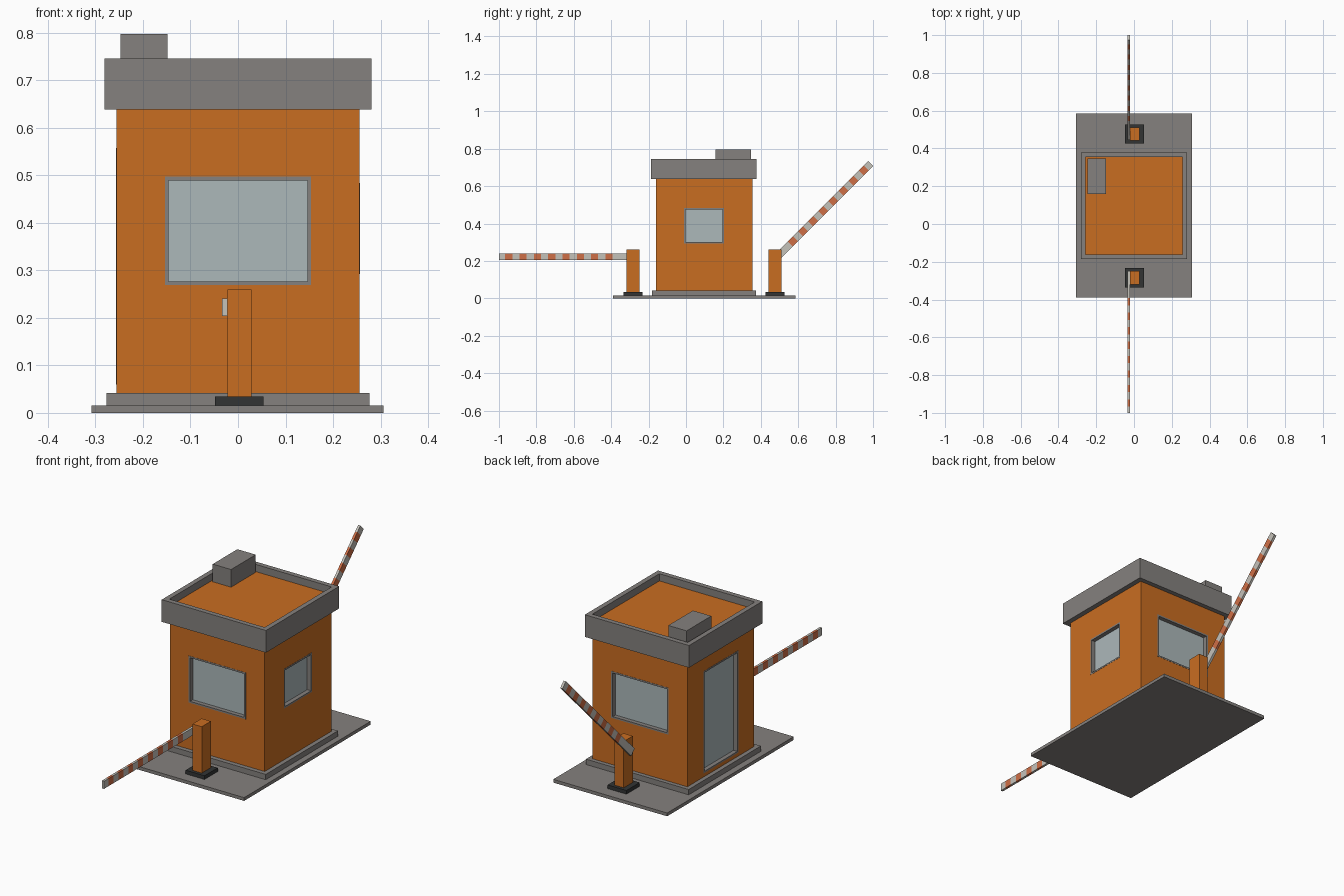
import bpy, bmesh, math
from mathutils import Vector, Matrix

if "Cube" in bpy.data.objects:
    bpy.data.objects.remove(bpy.data.objects["Cube"])


def material(name, rgb):
    lin = [((c / 255 + 0.055) / 1.055) ** 2.4 for c in rgb]
    m = bpy.data.materials.new(name)
    m.diffuse_color = (*lin, 1)
    m.use_nodes = True
    m.node_tree.nodes["Principled BSDF"].inputs["Base Color"].default_value = m.diffuse_color
    return m


ORANGE = material("orange_paint", (201, 109, 33))
GREY = material("grey_concrete", (133, 129, 126))
GLASS = material("pale_glass", (172, 184, 186))
DARK = material("dark_metal", (50, 52, 52))
WHITE = material("barrier_white", (197, 194, 186))
STRIPE = material("barrier_red_orange", (207, 110, 70))


def cube_bm(lo, hi):
    lo, hi = Vector(lo), Vector(hi)
    bm = bmesh.new()
    bmesh.ops.create_cube(bm, size=1)
    bmesh.ops.scale(bm, vec=hi - lo, verts=bm.verts)
    bmesh.ops.translate(bm, vec=(lo + hi) / 2, verts=bm.verts)
    return bm


def finish(bm, name, *mats):
    bm.normal_update()
    me = bpy.data.meshes.new(name)
    bm.to_mesh(me)
    bm.free()
    for m in mats:
        me.materials.append(m)
    ob = bpy.data.objects.new(name, me)
    bpy.context.collection.objects.link(ob)
    return ob


def box(name, lo, hi, mat):
    return finish(cube_bm(lo, hi), name, mat)


def tray(name, lo, hi, direction, rim, depth, rim_mat, floor_mat):
    """Box whose face towards direction is inset and sunk, with a coloured floor."""
    d = Vector(direction)
    bm = cube_bm(lo, hi)
    bm.normal_update()
    face = max(bm.faces, key=lambda f: f.normal.dot(d))
    bmesh.ops.inset_individual(bm, faces=[face], thickness=rim, use_even_offset=True)
    # straight-walled recess
    res = bmesh.ops.extrude_face_region(bm, geom=[face])
    verts = [g for g in res["geom"] if isinstance(g, bmesh.types.BMVert)]
    floor = [g for g in res["geom"] if isinstance(g, bmesh.types.BMFace)]
    bmesh.ops.translate(bm, vec=-d * depth, verts=verts)
    if face.is_valid:
        bmesh.ops.delete(bm, geom=[face], context='FACES_ONLY')
    for f in floor:
        f.material_index = 1
    return finish(bm, name, rim_mat, floor_mat)


# Ground slab, plinth and walls
CY = 0.097
box("ground_slab", (-0.308, -0.39, 0), (0.306, 0.585, 0.016), GREY)
box("plinth", (-0.277, -0.182, 0.016), (0.277, 0.375, 0.042), GREY)
X, Y0, Y1 = 0.256, -0.16, 0.355
walls = box("walls", (-X, Y0, 0.042), (X, Y1, 0.66), ORANGE)

# Windows and door, each set in a hole in the walls
D, OUT = 0.025, 0.001
openings = [
    ("front_window", (-0.154, Y0 - OUT, 0.269), (0.154, Y0 + D, 0.497), (0, -1, 0)),
    ("back_window", (-0.154, Y1 - D, 0.269), (0.154, Y1 + OUT, 0.497), (0, 1, 0)),
    ("right_window", (X - D, -0.012, 0.292), (X + OUT, 0.204, 0.484), (1, 0, 0)),
    ("left_door", (-X - OUT, -0.037, 0.06), (-X + D, 0.231, 0.557), (-1, 0, 0)),
]
cutters = []
for name, lo, hi, d in openings:
    cut = box(name + "_cutter", lo, hi, ORANGE)
    cut.hide_render = True
    cutters.append(cut)
    mod = walls.modifiers.new(name, 'BOOLEAN')
    mod.operation, mod.object, mod.solver = 'DIFFERENCE', cut, 'EXACT'
    tray(name, lo, hi, d, 0.008, 0.021, GREY, GLASS)
deps = bpy.context.evaluated_depsgraph_get()
cut_mesh = bpy.data.meshes.new_from_object(walls.evaluated_get(deps))
walls.modifiers.clear()
walls.data = cut_mesh
for cut in cutters:
    bpy.data.objects.remove(cut)

# Roof with parapet, and the rooftop unit
tray("roof_parapet", (-0.281, -0.186, 0.638), (0.281, 0.378, 0.746), (0, 0, 1),
     0.024, 0.035, GREY, ORANGE)
box("rooftop_unit", (-0.247, 0.158, 0.711), (-0.148, 0.348, 0.797), GREY)


# Barrier arm: striped bar along +y from its pivot
def arm(name, matrix):
    length, h = 0.75, 0.0185
    first, period, width, count = 0.143, 0.0765, 0.038, 8
    bm = cube_bm((-0.006, 0, -h), (0.006, length, h))
    for i in range(count):
        for y in (first + i * period, first + i * period + width):
            bmesh.ops.bisect_plane(bm, geom=bm.verts[:] + bm.edges[:] + bm.faces[:],
                                   plane_co=(0, y, 0), plane_no=(0, 1, 0))
    for f in bm.faces:
        t = f.calc_center_median().y - first
        inside = 0 < t < (count - 1) * period + width
        f.material_index = int(inside and t % period < width)
    bm.transform(matrix)
    return finish(bm, name, WHITE, STRIPE)


# Barrier posts with dark feet
for name, y in (("front", -0.284), ("back", 0.476)):
    box(name + "_post_foot", (-0.048, y - 0.051, 0.016), (0.054, y + 0.051, 0.034), DARK)
    box(name + "_post", (-0.022, y - 0.035, 0.034), (0.028, y + 0.035, 0.26), ORANGE)

# Front arm lowered, back arm raised
arm("front_arm", Matrix.Translation((-0.028, -0.25, 0.2225)) @ Matrix.Rotation(math.pi, 4, 'Z'))
arm("back_arm", Matrix.Translation((-0.028, 0.457, 0.19)) @ Matrix.Rotation(math.radians(45), 4, 'X'))
